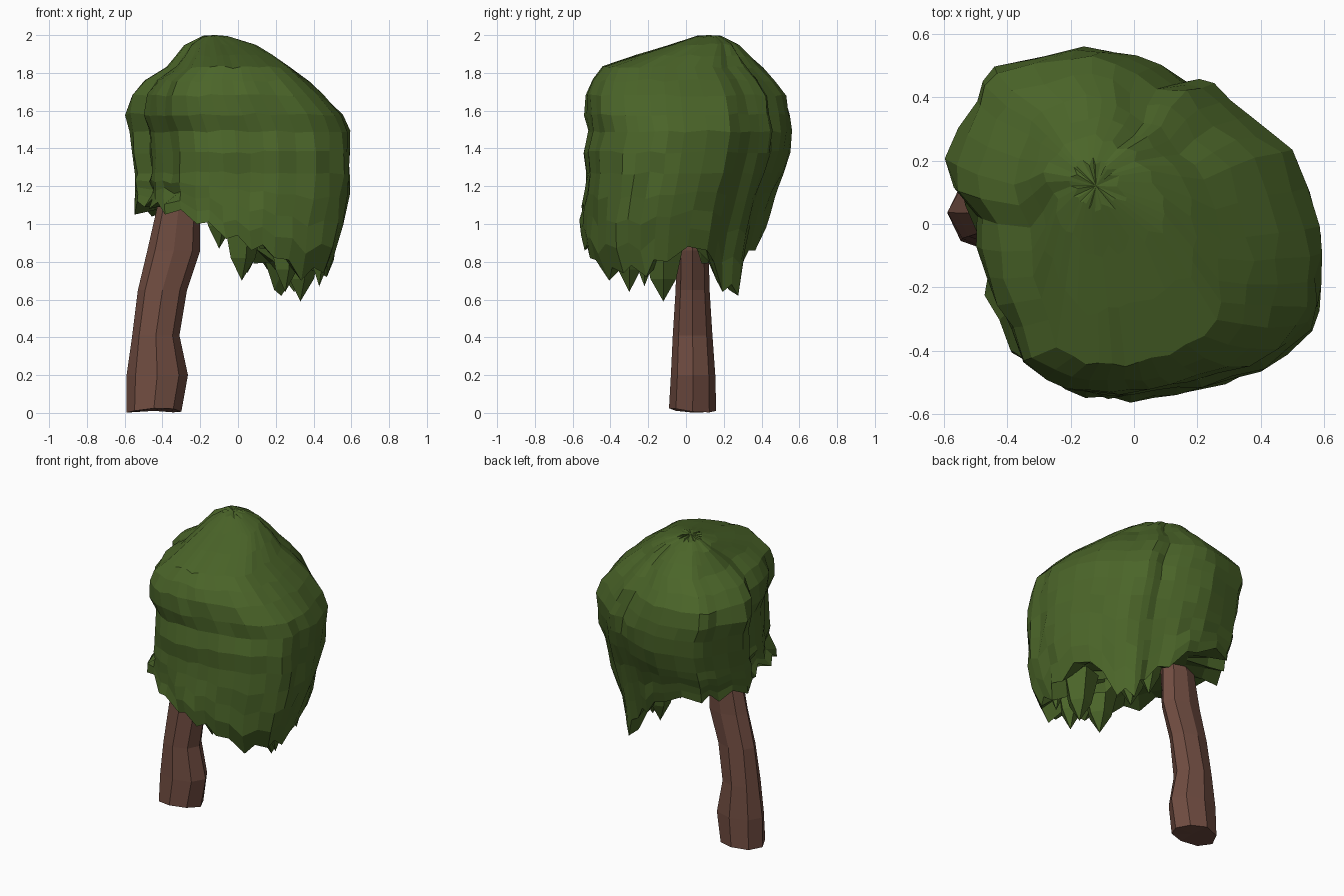
import bpy, bmesh, math, random
from mathutils import Vector

if "Cube" in bpy.data.objects:
    bpy.data.objects.remove(bpy.data.objects["Cube"])

random.seed(4)


def material(name, col):
    m = bpy.data.materials.new(name)
    m.diffuse_color = (*col, 1)
    m.use_nodes = True
    m.node_tree.nodes["Principled BSDF"].inputs["Base Color"].default_value = m.diffuse_color
    return m


def loft(name, rings, top, bottom, mat):
    """Skin closed rings (listed top to bottom) and close both ends with fans."""
    bm = bmesh.new()
    vs = [[bm.verts.new(p) for p in r] for r in rings]
    n = len(vs[0])
    for a, b in zip(vs, vs[1:]):
        for i in range(n):
            j = (i + 1) % n
            bm.faces.new((a[i], a[j], b[j], b[i]))
    for ring, tip in ((vs[0], top), (vs[-1], bottom)):
        c = bm.verts.new(tip)
        for i in range(n):
            bm.faces.new((ring[i], ring[(i + 1) % n], c))
    bmesh.ops.recalc_face_normals(bm, faces=bm.faces)
    me = bpy.data.meshes.new(name)
    bm.to_mesh(me)
    bm.free()
    me.materials.append(mat)
    ob = bpy.data.objects.new(name, me)
    bpy.context.collection.objects.link(ob)
    return ob


leaf = material("leaf_green", (0.07, 0.13, 0.022))
bark = material("bark_brown", (0.16, 0.072, 0.052))

# Trunk: leaning octagonal sections (z, xmin, xmax, ymin, ymax)
sections = [(1.35, -.34, -.12, -.05, .12), (1.08, -.43, -.2, -.05, .12), (.86, -.48, -.2, -.05, .12),
            (.65, -.53, -.27, -.055, .125), (.41, -.56, -.31, -.07, .14),
            (.2, -.59, -.265, -.08, .155), (.015, -.59, -.3, -.09, .16)]
rings = []
for z, x0, x1, y0, y1 in sections:
    ring = []
    for i in range(8):
        a = math.tau * i / 8
        ring.append(((x0 + x1) / 2 + (x1 - x0) / 2 * math.cos(a),
                     (y0 + y1) / 2 + (y1 - y0) / 2 * math.sin(a),
                     z + (random.uniform(-.015, .012) if z < .1 else 0)))
    rings.append(ring)
loft("trunk", rings, (-.2, .04, 1.38), (-.44, .03, .02), bark)

# Crown plan outline with the height of the ragged hem at each point (x, y, hem)
outline = [(.585, -.03, .80), (.585, -.2, .72), (.56, -.35, .74), (.4, -.47, .70), (.2, -.53, .82),
           (.05, -.55, .86), (-.1, -.56, .92), (-.25, -.52, 1.0), (-.42, -.39, 1.05),
           (-.52, -.2, 1.08), (-.55, .02, 1.09), (-.59, .2, 1.05), (-.5, .4, 1.04),
           (-.43, .5, 1.05), (-.17, .56, 1.0), (0, .53, .86), (.15, .45, .76), (.25, .44, .62),
           (.36, .33, .64), (.5, .22, .86)]
# Crown extents by height (z, xmin, xmax, ymin, ymax)
extents = [(1.99, -.2, -.04, .04, .2), (1.95, -.28, .09, -.08, .28), (1.89, -.33, .19, -.28, .34),
           (1.83, -.38, .27, -.46, .40), (1.76, -.5, .36, -.50, .47), (1.68, -.57, .45, -.53, .53),
           (1.58, -.59, .54, -.53, .55), (1.49, -.565, .58, -.515, .56), (1.38, -.555, .585, -.54, .55),
           (1.27, -.55, .585, -.53, .51), (1.15, -.55, .575, -.54, .47), (1.0, -.53, .55, -.555, .43),
           (.8, -.42, .49, -.53, .38), (.6, -.3, .44, -.42, .36)]


def extent(z):
    for a, b in zip(extents, extents[1:]):
        if z >= b[0]:
            t = min(1, (a[0] - z) / (a[0] - b[0]))
            return [p + (q - p) * t for p, q in zip(a[1:], b[1:])]
    return extents[-1][1:]


# Columns: outline points plus slightly bulged midpoints
cols = []
for k, p in enumerate(outline):
    q = outline[(k + 1) % len(outline)]
    cols += [p, tuple((a + b) / 2 * 1.012 for a, b in zip(p[:2], q[:2])) + ((p[2] + q[2]) / 2 + .05,)]


def crown_point(col, z, wobble):
    x0, x1, y0, y1 = extent(z)
    u, v = (col[0] + .59) / 1.175, (col[1] + .56) / 1.12
    cx, cy = (x0 + x1) / 2, (y0 + y1) / 2
    s = 1 + random.uniform(-wobble, wobble)
    if col[0] < -.38 and col[1] < .06 and z > 1.12:   # notch in front of the rear left lobe
        s *= .9
    return Vector((cx + (x0 + (x1 - x0) * u - cx) * s,
                   cy + (y0 + (y1 - y0) * v - cy) * s, z))


# Crown: upper rings, side rings stretched down to the hem, then the hollow underside
rings = []
for z in [e[0] for e in extents[:10]]:
    rings.append([crown_point(c, z + random.uniform(-.008, .008), .018) for c in cols])
for t in (.25, .5, .75, 1):
    rings.append([crown_point(c, 1.27 + (c[2] - 1.27) * t, .025) for c in cols])
hem = rings[-1]
centre = Vector((.02, 0, 0))
for s, lift in ((.82, .05), (.6, .15), (.3, .2)):
    ring = []
    for p, c in zip(hem, cols):
        z = min(1.1, c[2] + lift + random.uniform(-.04, .04))
        ring.append((centre.x + (p.x - centre.x) * s, centre.y + (p.y - centre.y) * s, z))
    rings.append(ring)
loft("leaf_crown", rings, (-.12, .12, 2.0), (.02, 0, 1.05), leaf)


# Hanging leaf tips under the right half of the crown
def leaf_tip(name, x, y, z, r):
    levels = [(z + .32, r * 1.3), (z + .12, r * .8)]
    ring = [[(x + w * math.cos(i * math.tau / 5), y + w * math.sin(i * math.tau / 5), h)
             for i in range(5)] for h, w in levels]
    loft(name, ring, (x, y, z + .36), (x, y, z), leaf)


for i, tip in enumerate([(.33, -.12, .59, .09), (.02, -.3, .70, .09), (.25, -.3, .64, .08),
                         (.43, -.22, .67, .06), (.05, .2, .74, .08), (-.1, -.15, .87, .09)]):
    leaf_tip(f"leaf_tip_{i + 1}", *tip)
